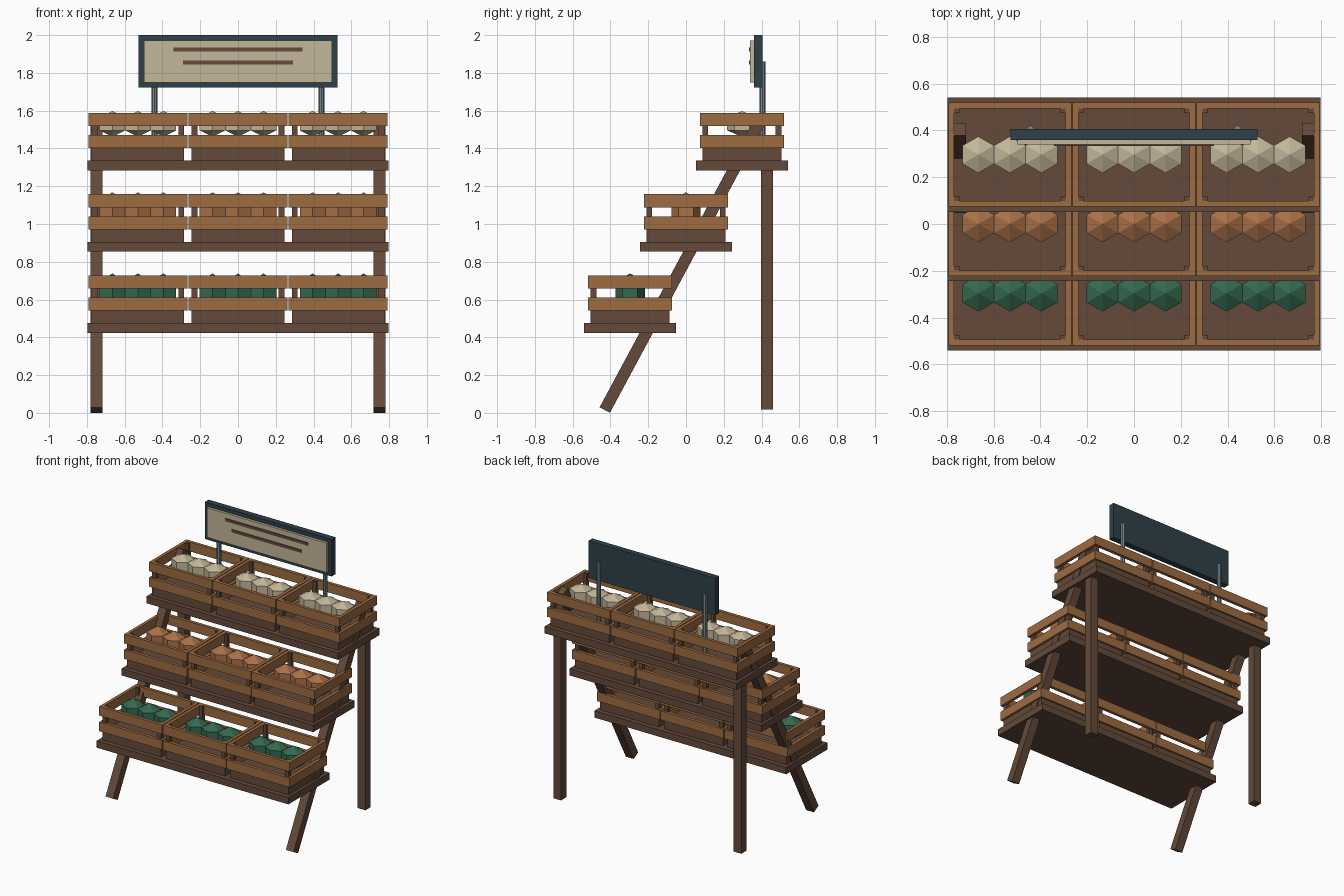
import bpy
import math
from mathutils import Vector

cube = bpy.data.objects.get("Cube")
if cube:
    bpy.data.objects.remove(cube, do_unlink=True)


def material(name, rgb):
    m = bpy.data.materials.new(name)
    m.use_nodes = True
    m.diffuse_color = (*rgb, 1)
    m.node_tree.nodes["Principled BSDF"].inputs["Base Color"].default_value = (*rgb, 1)
    return m


dark_wood = material("dark wood", (0.125, 0.067, 0.042))
slat_wood = material("slat wood", (0.34, 0.15, 0.055))
green = material("green produce", (0.035, 0.14, 0.08))
orange = material("orange produce", (0.40, 0.165, 0.065))
cream = material("cream", (0.55, 0.47, 0.32))
slate = material("slate blue", (0.028, 0.052, 0.068))
metal = material("grey metal", (0.19, 0.25, 0.27))


def finish(name, mat):
    ob = bpy.context.object
    ob.name = name
    ob.data.materials.append(mat)
    return ob


def box(name, mat, center, size, tilt=0):
    bpy.ops.mesh.primitive_cube_add(size=1, location=center, rotation=(tilt, 0, 0))
    ob = bpy.context.object
    ob.scale = size
    bpy.ops.object.transform_apply(location=False, rotation=False, scale=True)
    return finish(name, mat)


def produce(name, mat, center, height):
    # faceted six-sided ball, a straight band with pointed ends
    bpy.ops.mesh.primitive_uv_sphere_add(segments=6, ring_count=3, radius=0.09, location=center)
    ob = bpy.context.object
    ob.scale.z = height / 0.09
    return finish(name, mat)


def crate(x, y, z, mat, rise, height):
    box("crate_floor", dark_wood, (x, y, z + 0.033), (0.49, 0.418, 0.066))
    for sx in (-1, 1):
        for sy in (-1, 1):
            box("crate_post", dark_wood, (x + sx * 0.23, y + sy * 0.194, z + 0.125), (0.03, 0.03, 0.25))
    for h in (0.1, 0.217):
        for s in (-1, 1):
            box("crate_long_slat", slat_wood, (x, y + s * 0.21, z + h), (0.504, 0.024, 0.069))
            box("crate_end_slat", slat_wood, (x + s * 0.25, y, z + h), (0.024, 0.444, 0.069))
    for i in (-1, 0, 1):
        produce("produce", mat, (x + i * 0.135, y, z + rise), height)


# Three stepped shelves, each carrying three crates
tiers = [(green, 0.174, 0.088), (orange, 0.174, 0.088), (cream, 0.194, 0.068)]
for row, (mat, rise, height) in enumerate(tiers):
    y = (row - 1) * 0.296
    z = 0.45 + row * 0.43
    box("shelf", dark_wood, (0, y, z), (1.595, 0.488, 0.052))
    for col in (-1, 0, 1):
        crate(col * 0.53, y, z + 0.026, mat, rise, height)

# Slanted front legs and upright rear legs
foot, head = Vector((0, -0.43, 0.015)), Vector((0, 0.405, 1.57))
span = head - foot
lean = -math.atan2(span.y, span.z)
for side, s in (("left", 1), ("right", -1)):
    mid = (foot + head) / 2
    box("front_leg_" + side, dark_wood, (s * 0.75, mid.y, mid.z), (0.064, 0.062, span.length), lean)
    box("rear_leg_" + side, dark_wood, (s * 0.75, 0.428, 0.653), (0.064, 0.064, 1.27))
    # Sign support
    bpy.ops.mesh.primitive_cylinder_add(vertices=8, radius=0.016, depth=0.53,
                                        location=(s * 0.442, 0.405, 1.595))
    finish("sign_post_" + side, metal)

# Sign board, face panel and painted lines
box("sign_board", slate, (0, 0.382, 1.861), (1.055, 0.046, 0.278))
box("sign_panel", cream, (0, 0.35, 1.861), (0.995, 0.02, 0.222))
box("sign_line_upper", dark_wood, (0, 0.338, 1.925), (0.685, 0.008, 0.021))
box("sign_line_lower", dark_wood, (0, 0.338, 1.856), (0.58, 0.008, 0.021))
